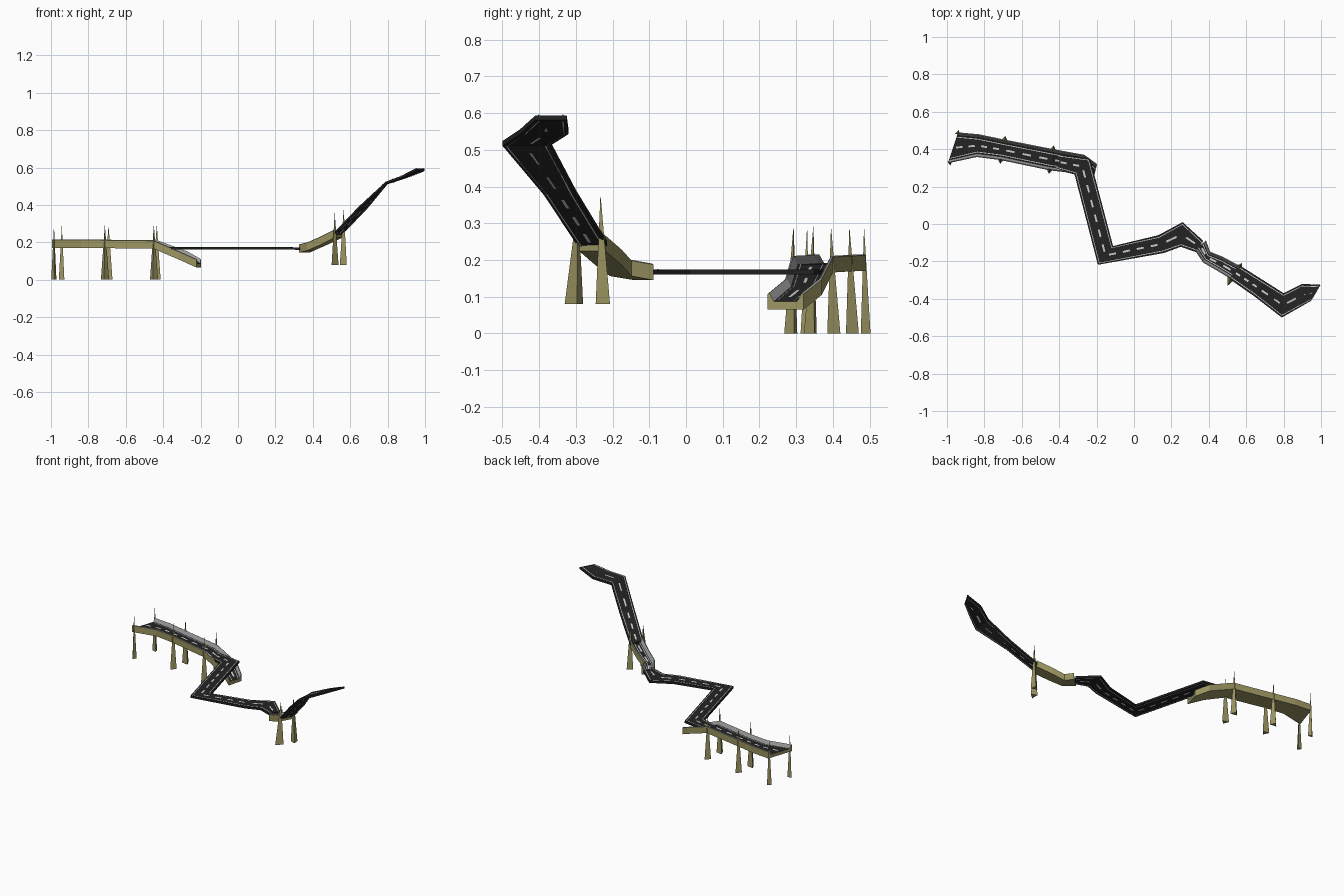
import bpy
from mathutils import Vector

if "Cube" in bpy.data.objects:
    bpy.data.objects.remove(bpy.data.objects["Cube"])


def material(name, rgb):
    m = bpy.data.materials.new(name)
    m.diffuse_color = (*rgb, 1)
    m.use_nodes = True
    m.node_tree.nodes["Principled BSDF"].inputs["Base Color"].default_value = m.diffuse_color
    return m


ASPHALT = material("asphalt", (0.017, 0.017, 0.017))
OLIVE = material("olive_stone", (0.33, 0.30, 0.12))
GREY = material("kerb_grey", (0.33, 0.33, 0.33))
PAINT = material("road_paint", (0.6, 0.6, 0.6))


def make(name, verts, faces, mats, idx=None):
    me = bpy.data.meshes.new(name)
    me.from_pydata(verts, [], faces)
    for m in mats:
        me.materials.append(m)
    if idx:
        me.polygons.foreach_set("material_index", idx)
    me.update()
    ob = bpy.data.objects.new(name, me)
    bpy.context.collection.objects.link(ob)
    return ob


def loft(name, stations, profile, mats, seg_mats=None):
    """Sweep a closed profile of (side, inset, dz) along stations (xL, yL, xR, yR, z)."""
    verts, faces, idx = [], [], []
    n = len(profile)
    for xl, yl, xr, yr, z in stations:
        ends = {"L": Vector((xl, yl, z)), "R": Vector((xr, yr, z))}
        across = (ends["R"] - ends["L"]).normalized()
        for side, inset, dz in profile:
            sign = 1 if side == "L" else -1
            verts.append(ends[side] + across * inset * sign + Vector((0, 0, dz)))
    for i in range(len(stations) - 1):
        for j in range(n):
            k = (j + 1) % n
            faces.append((i * n + j, i * n + k, (i + 1) * n + k, (i + 1) * n + j))
            idx.append(seg_mats[j] if seg_mats else 0)
    last = (len(stations) - 1) * n
    faces += [tuple(reversed(range(n))), tuple(range(last, last + n))]
    idx += [0, 0]
    return make(name, verts, faces, mats, idx)


def paint(name, stations, inset, heights):
    """Edge lines and centre dashes, on each given height above the deck."""
    verts, faces = [], []

    def quad(pts):
        faces.append(tuple(range(len(verts), len(verts) + 4)))
        verts.extend(pts)

    for h in heights:
        up = Vector((0, 0, h))
        for a, b in zip(stations, stations[1:]):
            al, ar = Vector((a[0], a[1], a[4])) + up, Vector((a[2], a[3], a[4])) + up
            bl, br = Vector((b[0], b[1], b[4])) + up, Vector((b[2], b[3], b[4])) + up
            ua, ub = (ar - al).normalized(), (br - bl).normalized()
            for p, q, s in ((al, bl, 1), (ar, br, -1)):
                i, o = inset * s, (inset + 0.004) * s
                quad([p + ua * i, p + ua * o, q + ub * o, q + ub * i])
            ca, cb = (al + ar) / 2, (bl + br) / 2
            d = cb - ca
            count = max(1, round(d.length / 0.085))
            side = d.cross(Vector((0, 0, 1))).normalized() * 0.005
            for k in range(count):
                p = ca + d * ((k + 0.25) / count)
                q = ca + d * ((k + 0.75) / count)
                quad([p - side, p + side, q + side, q - side])
    return make(name, verts, faces, [PAINT])


def pier(name, x, y, out, base, top, half=0.021, depth=0.028):
    """Slender three-sided spike standing against the outside of a bridge wall."""
    o = Vector((*out, 0)).normalized()
    t = Vector((-o.y, o.x, 0))
    p = Vector((x, y, base))
    verts = [p - t * half - o * 0.006, p + o * depth, p + t * half - o * 0.006,
             Vector((x, y, top))]
    return make(name, verts, [(0, 2, 1), (0, 1, 3), (1, 2, 3), (2, 0, 3)], [OLIVE])


# Bridge cross-section: olive trough with sloping grey kerbs
TROUGH = [("L", 0, -0.02), ("L", 0, 0.022), ("L", 0.005, 0.025), ("L", 0.018, 0.002),
          ("R", 0.018, 0.002), ("R", 0.005, 0.025), ("R", 0, 0.022), ("R", 0, -0.02)]
TROUGH_MATS = [0, 1, 1, 2, 1, 1, 0, 0]
SLAB = [("L", 0, -0.007), ("L", 0, 0.006), ("R", 0, 0.006), ("R", 0, -0.007)]

# Long bridge with its ramp
long_bridge = [
    (-0.94, 0.49, -0.995, 0.325, 0.19),
    (-0.83, 0.48, -0.84, 0.358, 0.19),
    (-0.695, 0.452, -0.715, 0.342, 0.189),
    (-0.43, 0.40, -0.452, 0.287, 0.186),
    (-0.265, 0.37, -0.31, 0.27, 0.125),
    (-0.197, 0.32, -0.222, 0.222, 0.085),
]
loft("long_bridge", long_bridge, TROUGH, [OLIVE, GREY, ASPHALT], TROUGH_MATS)
paint("long_bridge_markings", long_bridge, 0.025, [0.0045])

# Short rising bridge
short_bridge = [
    (0.385, -0.088, 0.325, -0.14, 0.165),
    (0.407, -0.148, 0.37, -0.207, 0.176),
    (0.475, -0.175, 0.44, -0.247, 0.206),
    (0.558, -0.22, 0.515, -0.292, 0.245),
]
loft("short_bridge", short_bridge, TROUGH, [OLIVE, GREY, ASPHALT], TROUGH_MATS)
paint("short_bridge_markings", short_bridge, 0.022, [0.0045])

# Level winding road
level_road = [
    (-0.40, 0.375, -0.42, 0.292, 0.168),
    (-0.235, 0.35, -0.318, 0.265, 0.168),
    (-0.112, -0.118, -0.193, -0.218, 0.168),
    (0.13, -0.06, 0.16, -0.155, 0.168),
    (0.26, 0.01, 0.25, -0.122, 0.168),
    (0.37, -0.09, 0.33, -0.15, 0.167),
]
loft("level_road", level_road, SLAB, [ASPHALT])
paint("level_road_markings", level_road, 0.010, [0.0075, -0.0085])

# Climbing road
climbing_road = [
    (0.555, -0.215, 0.512, -0.295, 0.245),
    (0.69, -0.30, 0.645, -0.388, 0.385),
    (0.80, -0.37, 0.79, -0.50, 0.518),
    (0.90, -0.32, 0.875, -0.452, 0.55),
    (0.998, -0.325, 0.948, -0.41, 0.588),
]
loft("climbing_road", climbing_road, SLAB, [ASPHALT])
paint("climbing_road_markings", climbing_road, 0.010, [0.0085, -0.0095])

# Piers of the long bridge (end pair slimmer), then of the short bridge
piers = [(-0.942, 0.485, (0.2, 1), 0, 0.292, 0.015, 0.018),
         (-0.984, 0.33, (0.1, -1), 0, 0.292, 0.014, 0.018),
         (-0.692, 0.445, (0.15, 1), 0, 0.292, 0.022, 0.026),
         (-0.712, 0.347, (-0.15, -1), 0, 0.295, 0.022, 0.026),
         (-0.434, 0.395, (0.2, 1), 0, 0.292, 0.022, 0.026),
         (-0.45, 0.293, (-0.2, -1), 0, 0.295, 0.022, 0.026),
         (0.517, -0.294, (-0.45, -1), 0.08, 0.36, 0.02, 0.04),
         (0.565, -0.233, (0.4, 1), 0.08, 0.38, 0.02, 0.028)]
for i, (x, y, out, base, top, half, depth) in enumerate(piers):
    pier(f"pier_{i + 1}", x, y, out, base, top, half, depth)
